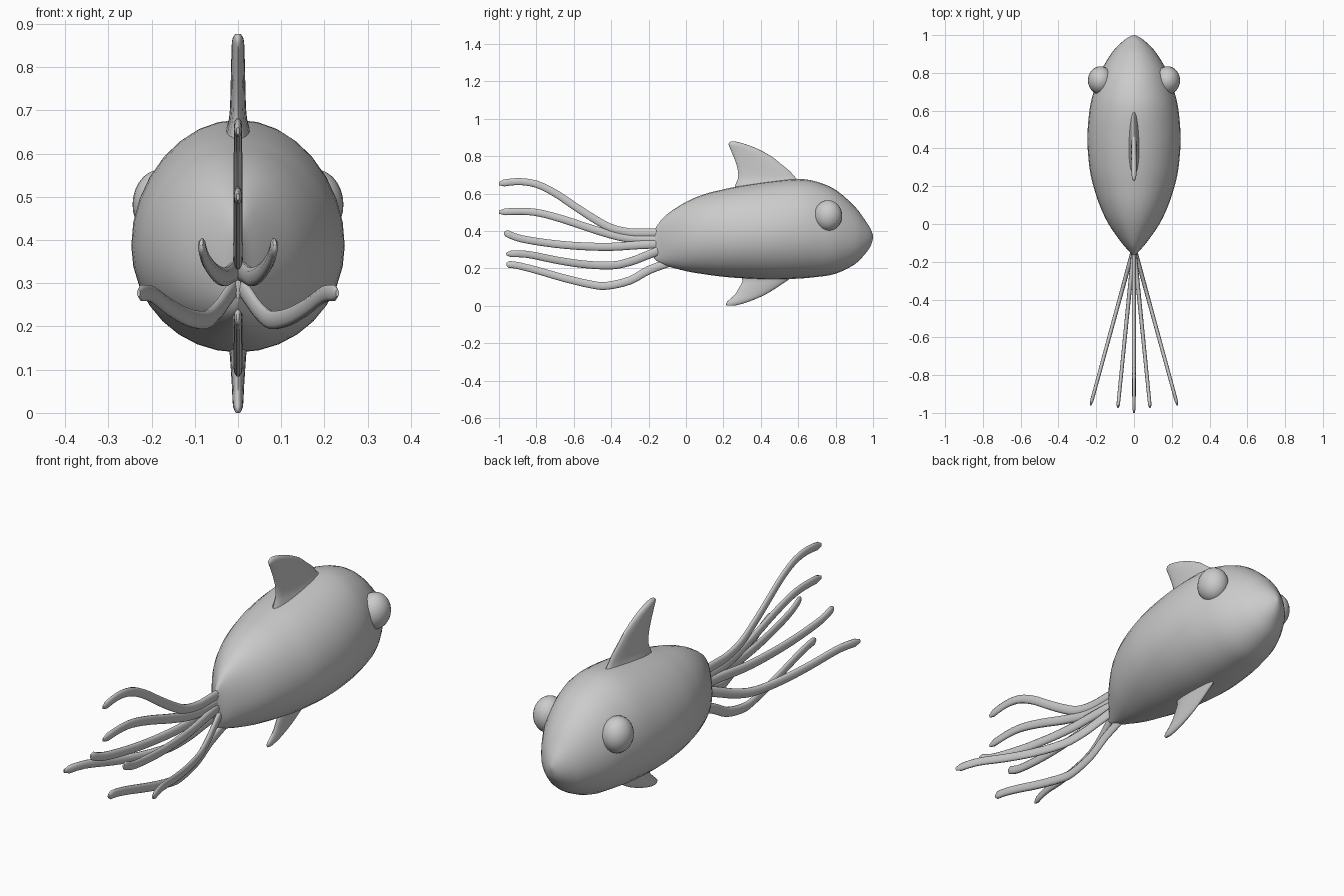
import bpy, bmesh, math
from mathutils import Vector

if "Cube" in bpy.data.objects:
    bpy.data.objects.remove(bpy.data.objects["Cube"])

skin = bpy.data.materials.new("grey skin")
skin.diffuse_color = (0.6, 0.6, 0.6, 1)
skin.use_nodes = True
skin.node_tree.nodes["Principled BSDF"].inputs["Base Color"].default_value = skin.diffuse_color


def smooth_rows(rows, n):
    """Catmull-Rom interpolation of rows of numbers."""
    out = []
    for i in range(len(rows) - 1):
        a, b = rows[max(i - 1, 0)], rows[i]
        c, d = rows[i + 1], rows[min(i + 2, len(rows) - 1)]
        for k in range(n):
            t = k / n
            out.append([0.5 * (2 * q + (r - p) * t + (2 * p - 5 * q + 4 * r - s) * t * t
                               + (3 * q - p - 3 * r + s) * t ** 3)
                        for p, q, r, s in zip(a, b, c, d)])
    return out + [list(rows[-1])]


def finish(name, bm, angle=60):
    bmesh.ops.recalc_face_normals(bm, faces=bm.faces)
    me = bpy.data.meshes.new(name)
    bm.to_mesh(me)
    bm.free()
    me.materials.append(skin)
    ob = bpy.data.objects.new(name, me)
    bpy.context.collection.objects.link(ob)
    bpy.ops.object.select_all(action='DESELECT')
    ob.select_set(True)
    bpy.context.view_layer.objects.active = ob
    bpy.ops.object.shade_smooth_by_angle(angle=math.radians(angle))
    return ob


def loft(name, rings):
    """Skin a list of equal-sized point rings and close both ends."""
    bm = bmesh.new()
    vs = [[bm.verts.new(p) for p in ring] for ring in rings]
    n = len(vs[0])
    for a, b in zip(vs, vs[1:]):
        for i in range(n):
            j = (i + 1) % n
            bm.faces.new((a[i], a[j], b[j], b[i]))
    bm.faces.new(vs[0])
    bm.faces.new(vs[-1])
    return finish(name, bm)


def circle(n):
    return [(math.cos(2 * math.pi * i / n), math.sin(2 * math.pi * i / n)) for i in range(n)]


# Body: y, bottom z, top z, half width
body = [(-0.175, 0.26, 0.39, 0.006), (-0.15, 0.235, 0.435, 0.022), (-0.1, 0.212, 0.49, 0.065),
        (0, 0.185, 0.555, 0.135), (0.1, 0.168, 0.597, 0.182), (0.2, 0.155, 0.622, 0.215),
        (0.3, 0.147, 0.643, 0.236), (0.45, 0.14, 0.665, 0.247), (0.6, 0.145, 0.678, 0.236),
        (0.7, 0.154, 0.663, 0.214), (0.8, 0.171, 0.62, 0.18), (0.9, 0.22, 0.533, 0.122),
        (0.95, 0.268, 0.468, 0.078), (0.985, 0.315, 0.415, 0.036), (1.0, 0.36, 0.375, 0.004)]
rings = []
for y, lo, hi, w in smooth_rows(body, 3):
    mid = lo + 0.47 * (hi - lo)
    rings.append([(w * c, y, mid + s * ((hi - mid) if s > 0 else (mid - lo)))
                  for c, s in circle(32)])
loft("body", rings)


# Fins: z, trailing y, leading y, half thickness
def fin(name, rows):
    loft(name, [[(h * s, (a + b) / 2 + (b - a) / 2 * c, z) for c, s in circle(20)]
                for z, a, b, h in smooth_rows(rows, 2)])


fin("top_fin", [(0.60, 0.25, 0.66, 0.045), (0.65, 0.265, 0.635, 0.03), (0.68, 0.278, 0.59, 0.021),
                (0.72, 0.278, 0.555, 0.018), (0.76, 0.268, 0.505, 0.017), (0.80, 0.253, 0.455, 0.016),
                (0.84, 0.236, 0.38, 0.015), (0.865, 0.227, 0.315, 0.013), (0.877, 0.238, 0.27, 0.006)])
fin("bottom_fin", [(0.20, 0.27, 0.60, 0.04), (0.145, 0.30, 0.555, 0.021), (0.12, 0.297, 0.52, 0.018),
                   (0.09, 0.28, 0.475, 0.016), (0.06, 0.262, 0.425, 0.014), (0.035, 0.235, 0.37, 0.013),
                   (0.013, 0.213, 0.31, 0.011), (0.0, 0.22, 0.26, 0.005)])


# Tentacles: side path of y, z, fanned out sideways to the tip x
def tentacle(name, path, tip_x=0.0):
    y0, y1 = path[0][0], path[-1][0]
    pts = [Vector((tip_x * (y - y0) / (y1 - y0), y, z)) for y, z in smooth_rows(path, 3)]
    last = len(pts) - 1
    rings = []
    for i, p in enumerate(pts):
        t = (pts[min(i + 1, last)] - pts[max(i - 1, 0)]).normalized()
        side = t.cross(Vector((0, 0, 1))).normalized()
        up = side.cross(t)
        k = (1.15 - 0.25 * i / last) * (0.45 if i == last else 1)
        rings.append([p + side * (0.010 * k * c) + up * (0.021 * k * s) for c, s in circle(10)])
    loft(name, rings)


tentacle("top_tentacle", [(-0.12, 0.39), (-0.22, 0.39), (-0.3, 0.392), (-0.4, 0.415), (-0.5, 0.47),
                          (-0.6, 0.535), (-0.7, 0.602), (-0.8, 0.65), (-0.9, 0.664), (-1.0, 0.652)])
tentacle("upper_tentacle", [(-0.12, 0.355), (-0.25, 0.355), (-0.36, 0.37), (-0.5, 0.41),
                            (-0.65, 0.46), (-0.78, 0.495), (-0.88, 0.505), (-1.0, 0.50)])
tentacle("bottom_tentacle", [(-0.08, 0.235), (-0.2, 0.19), (-0.3, 0.135), (-0.42, 0.107),
                             (-0.5, 0.112), (-0.65, 0.147), (-0.8, 0.19), (-0.9, 0.215), (-0.96, 0.222)])
for label, sx in (("left", -1), ("right", 1)):
    tentacle(label + "_inner_tentacle", [(-0.12, 0.33), (-0.25, 0.325), (-0.4, 0.315), (-0.55, 0.318),
                                         (-0.7, 0.33), (-0.85, 0.352), (-0.92, 0.37), (-0.97, 0.393)],
             sx * 0.085)
    tentacle(label + "_outer_tentacle", [(-0.12, 0.305), (-0.22, 0.265), (-0.3, 0.235), (-0.4, 0.215),
                                         (-0.55, 0.222), (-0.7, 0.245), (-0.85, 0.275), (-0.96, 0.277)],
             sx * 0.23)
    # Eyes
    bm = bmesh.new()
    bmesh.ops.create_uvsphere(bm, u_segments=24, v_segments=14, radius=1)
    for v in bm.verts:
        v.co = Vector((sx * 0.177 + v.co.x * 0.067, 0.76 + v.co.y * 0.075, 0.482 + v.co.z * 0.082))
    finish(label + "_eye", bm)
